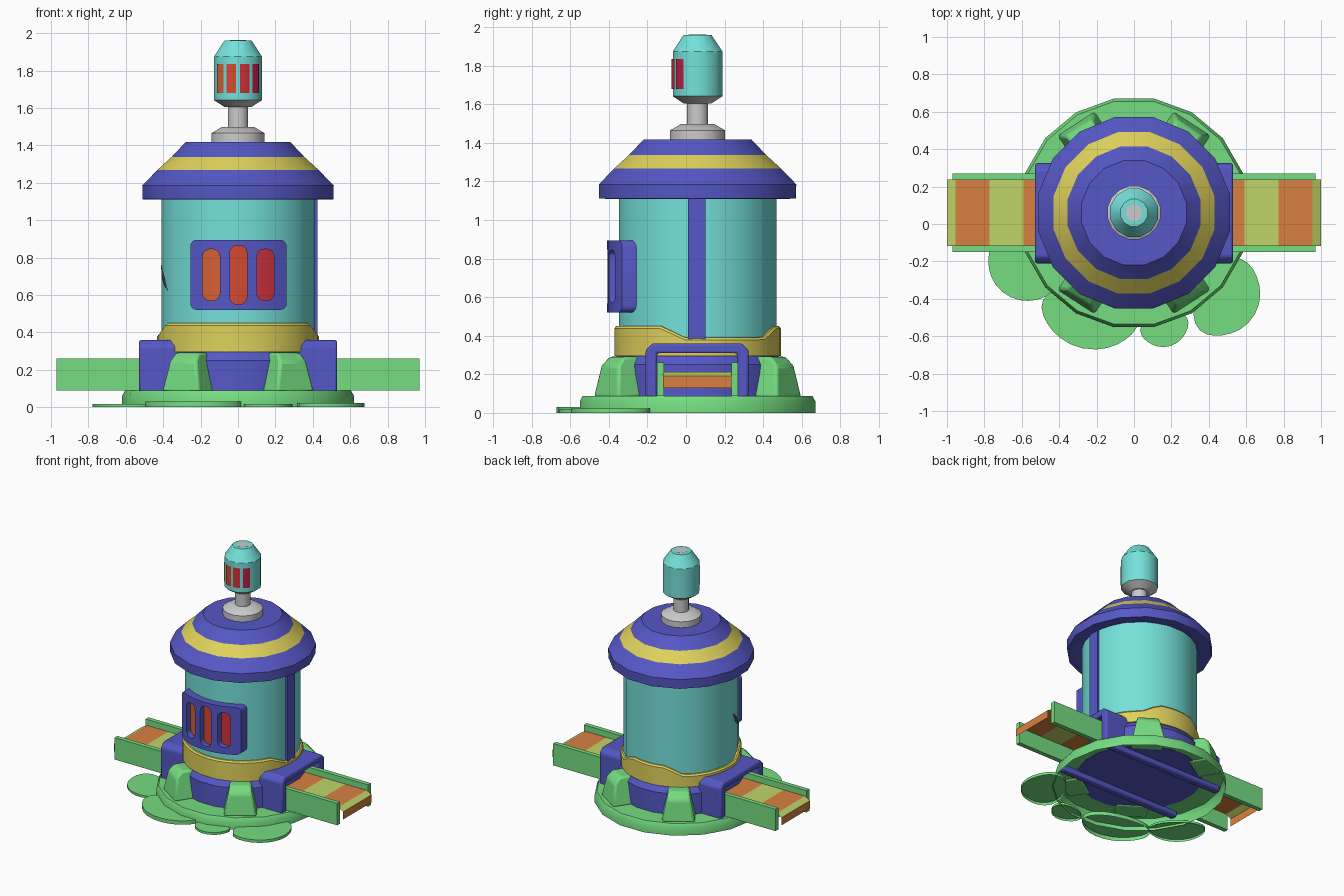
import bpy, bmesh, math
from math import sin, cos, radians, pi
from mathutils import Matrix, Vector

if "Cube" in bpy.data.objects:
    bpy.data.objects.remove(bpy.data.objects["Cube"])

CY = 0.06  # the tower axis sits slightly behind the origin


def mat(name, r, g, b):
    m = bpy.data.materials.new(name)
    m.diffuse_color = [(c / 255) ** 2.2 for c in (r, g, b)] + [1]
    m.use_nodes = True
    m.node_tree.nodes["Principled BSDF"].inputs["Base Color"].default_value = m.diffuse_color
    return m


BLUE = mat("blue", 86, 88, 196)
CYAN = mat("cyan", 116, 224, 217)
YELLOW = mat("yellow", 222, 208, 92)
GREEN = mat("green", 116, 220, 128)
ORANGE = mat("orange", 216, 128, 66)
LIME = mat("lime", 190, 212, 104)
DARK = mat("dark", 72, 74, 92)
GLOWS = [mat("glow_" + str(i), *c) for i, c in enumerate(
    [(212, 96, 56), (212, 74, 52), (204, 52, 62), (184, 36, 72)])]


def make(name, verts, faces, mats=(), idx=None, bevel=0, recalc=True):
    me = bpy.data.meshes.new(name)
    me.from_pydata(verts, [], faces)
    for m in mats:
        me.materials.append(m)
    if idx:
        me.polygons.foreach_set("material_index", idx)
    if recalc:
        bm = bmesh.new()
        bm.from_mesh(me)
        bmesh.ops.recalc_face_normals(bm, faces=bm.faces)
        bm.to_mesh(me)
        bm.free()
    ob = bpy.data.objects.new(name, me)
    bpy.context.collection.objects.link(ob)
    if bevel:
        b = ob.modifiers.new("bevel", "BEVEL")
        b.width, b.segments, b.limit_method = bevel, 2, "ANGLE"
    return ob


def smooth(ob, angle=32):
    bpy.ops.object.select_all(action="DESELECT")
    ob.select_set(True)
    bpy.context.view_layer.objects.active = ob
    bpy.ops.object.shade_smooth_by_angle(angle=radians(angle))


def loft(name, rings, mats=(), ring_idx=None, caps=(True, True), bevel=0):
    """Skin equal-sized closed rings; ring_idx gives a material per band."""
    n = len(rings[0])
    verts = [v for r in rings for v in r]
    faces, idx = [], []
    for k in range(len(rings) - 1):
        for i in range(n):
            j = (i + 1) % n
            faces.append((k * n + i, k * n + j, k * n + n + j, k * n + n + i))
            idx.append(ring_idx[k] if ring_idx else 0)
    if caps[0]:
        faces.append(tuple(range(n))[::-1])
        idx.append(ring_idx[0] if ring_idx else 0)
    if caps[1]:
        faces.append(tuple(range(len(verts) - n, len(verts))))
        idx.append(ring_idx[-1] if ring_idx else 0)
    return make(name, verts, faces, mats, idx, bevel)


def lathe(name, profile, n, *args, phase=0.5, **kw):
    rings = [[(r * cos((i + phase) * 2 * pi / n), CY + r * sin((i + phase) * 2 * pi / n), z)
              for i in range(n)] for r, z in profile]
    ob = loft(name, rings, *args, **kw)
    smooth(ob)
    return ob


def box(name, lo, hi, m, bevel=0):
    ring = lambda z: [(lo[0], lo[1], z), (hi[0], lo[1], z), (hi[0], hi[1], z), (lo[0], hi[1], z)]
    return loft(name, [ring(lo[2]), ring(hi[2])], [m], bevel=bevel)


def patch(name, r, a0, a1, z0, z1, m, steps=4):
    """Curved panel on the tower axis; angles in degrees measured from the front."""
    angs = [radians(a0 + (a1 - a0) * i / steps) for i in range(steps + 1)]
    verts = [(r * sin(a), CY - r * cos(a), z) for z in (z0, z1) for a in angs]
    faces = [(i, i + 1, i + steps + 2, i + steps + 1) for i in range(steps)]
    ob = make(name, verts, faces, [m], recalc=False)
    smooth(ob)


def rounded_prism(name, x0, x1, z0, z1, rad, y0, y1, m):
    pts = []
    for cx, cz, a in ((x1 - rad, z1 - rad, 0), (x0 + rad, z1 - rad, 90),
                      (x0 + rad, z0 + rad, 180), (x1 - rad, z0 + rad, 270)):
        for s in range(5):
            t = radians(a + s * 22.5)
            pts.append((cx + rad * cos(t), cz + rad * sin(t)))
    return loft(name, [[(x, y, z) for x, z in pts] for y in (y0, y1)], [m])


# Base plate, hollow underneath
lathe("base_plate", [(.62, 0), (.62, .06), (.605, .088)], 18, [GREEN], phase=0, caps=(False, True))
# Blue plinth and the tower body
lathe("plinth", [(.455, .085), (.455, .25), (.42, .30)], 20, [BLUE])
lathe("tower_body", [(.412, .29), (.412, 1.14)], 24, [CYAN])
box("side_strip", (.39, .01, .36), (.425, .10, 1.12), BLUE)

# Yellow collar with a wavy upper edge
N = 40
ts = [2 * pi * i / N for i in range(N)]


def lip(t):
    s = sin(t)
    rise = (-s - .15) / .3 if s < 0 else (s - .8) / .15
    return .39 + .06 * max(0, min(1, rise))


ring = lambda r, zf: [(r * cos(t), CY + r * sin(t), zf(t)) for t in ts]
smooth(loft("collar", [ring(.40, lambda t: .295), ring(.432, lambda t: .295),
                       ring(.432, lambda t: lip(t) - .012), ring(.422, lip), ring(.40, lip)],
            [YELLOW], caps=(False, False)))

# Roof with a yellow stripe
lathe("roof", [(.41, 1.13), (.48, 1.11), (.52, 1.112), (.522, 1.185), (.44, 1.268),
               (.362, 1.338), (.285, 1.418)], 16, [BLUE, YELLOW], [0, 0, 0, 0, 1, 0])

# Mast and lamp
lathe("mast_foot", [(.145, 1.415), (.145, 1.465), (.09, 1.497)], 16)
lathe("mast", [(.056, 1.48), (.056, 1.62)], 12)
lathe("lamp_socket", [(.075, 1.605), (.133, 1.642)], 12)
lathe("lamp", [(.133, 1.642), (.133, 1.875), (.075, 1.96), (.045, 1.961)], 12, [CYAN],
      caps=(False, False))
lathe("lamp_cap", [(.045, 1.955), (.045, 1.962)], 12)
for i, (a, b) in enumerate([(-57, -35), (-27, -4.5), (4.5, 27), (35, 57)]):
    patch("lamp_window", .135, a, b, 1.68, 1.835, GLOWS[i])

# Curved window panel: rounded block trimmed to a cylinder, with three slots cut out
panel = rounded_prism("window_panel", -.255, .26, .52, .895, .035, -.55, -.20, BLUE)
trim = lathe("panel_trim", [(.47, .3), (.47, 1.05)], 48, [BLUE])
cutters = [(trim, "INTERSECT")]
for i, (x, z0, z1) in enumerate([(-.143, .57, .845), (.002, .55, .865), (.147, .57, .845)]):
    c = rounded_prism("slot_cutter", x - .046, x + .046, z0, z1, .04, -.7, -.1, BLUE)
    cutters.append((c, "DIFFERENCE"))
    mid = math.degrees(math.asin(x / .44))
    patch("window_glow", .425, mid - 8, mid + 8, z0 - .01, z1 + .01, GLOWS[i])
for c, op in cutters:
    b = panel.modifiers.new(op.lower(), "BOOLEAN")
    b.object, b.operation, b.solver = c, op, "EXACT"
bpy.context.view_layer.update()
mesh = bpy.data.meshes.new_from_object(panel.evaluated_get(bpy.context.evaluated_depsgraph_get()))
panel.modifiers.clear()
panel.data = mesh
for c, _ in cutters:
    bpy.data.objects.remove(c)
smooth(panel)

# Dark gash on the left of the body
gash = [(187, .77), (196, .72), (201, .68), (206, .62), (198, .65), (192, .69)]
make("gash", [(.416 * cos(radians(a)), CY + .416 * sin(radians(a)), z) for a, z in gash],
     [tuple(range(len(gash)))], [DARK], recalc=False)

# Tunnel running through the base, seen as an arch on each side
arch = [(-.21, .05), (-.21, .325), (-.175, .36), (.29, .36), (.325, .325), (.325, .05),
        (.265, .05), (.265, .31), (-.15, .31), (-.15, .05)]
smooth(loft("tunnel", [[(x, y, z) for y, z in arch] for x in (-.53, .53)], [BLUE], bevel=.012))

# Conveyor rails and striped belt
for y in (-.15, .235):
    box("conveyor_rail", (-.97, y, .088), (.97, y + .035, .26), GREEN)
half = [(1.0, .13), (1.0, .19), (.955, .213)] + [(.955 - .1825 * k, .213) for k in range(1, 5)]
path = half + [(-x, z) for x, z in reversed(half)]
bv = [(x, y, z) for x, z in path for y in (-.118, .237)]
stripes = [1, 0, 1, 0, 1, 0]
stripes = [0] + [1, 0, 1, 0, 1] 
idx = [0, 1, 0, 1, 0, 1]
make("conveyor_belt", bv, [(2 * i, 2 * i + 1, 2 * i + 3, 2 * i + 2) for i in range(len(path) - 1)],
     [ORANGE, LIME], idx + [0] + idx[::-1])

# Four tapered buttresses
for a in (57, 123, 237, 303):
    rot = Matrix.Translation((0, CY, 0)) @ Matrix.Rotation(radians(a), 4, "Z")
    rings = [[tuple(rot @ Vector(p)) for p in ((.40, -w, z), (r, -w, z), (r, w, z), (.40, w, z))]
             for r, w, z in ((.57, .12, .08), (.545, .085, .245), (.50, .075, .292))]
    smooth(loft("buttress", rings, [GREEN], bevel=.015))

# Flat puddles around the front of the base
for x, y, rx, ry, a, h in ((-.61, -.25, .20, .14, -40, .018), (-.24, -.50, .26, .16, -12, .03),
                           (.165, -.56, .13, .092, 15, .018), (.5, -.4, .22, .16, 60, .022)):
    ca, sa = cos(radians(a)), sin(radians(a))
    out = []
    for i in range(24):
        t = i * pi / 12
        k = 1 + .05 * sin(3 * t)
        u, v = rx * k * cos(t), ry * k * sin(t)
        out.append((x + u * ca - v * sa, y + u * sa + v * ca))
    smooth(loft("puddle", [[(p, q, z) for p, q in out] for z in (0, h)], [GREEN],
                caps=(False, True)))
